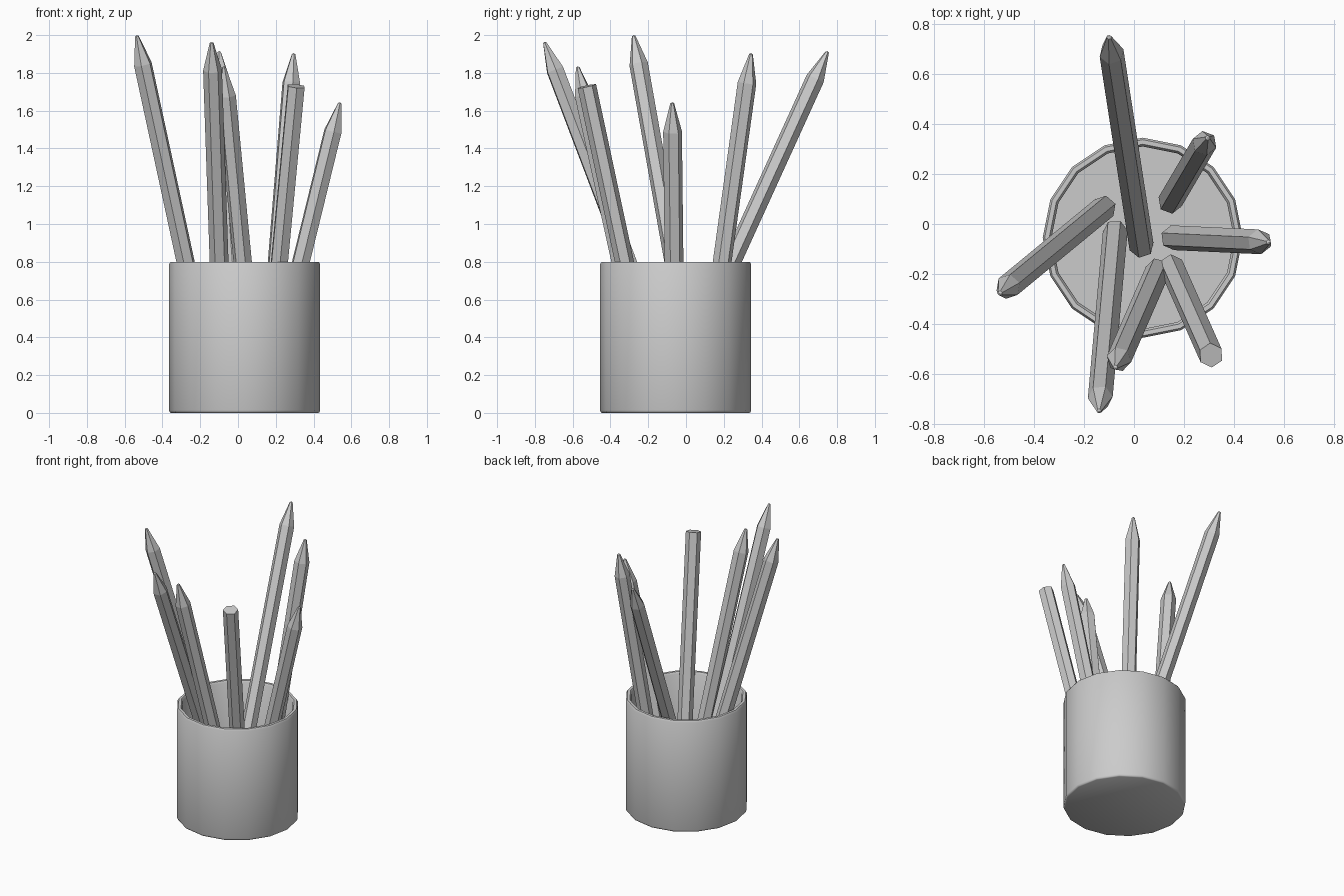
import bpy
import bmesh
import math
from mathutils import Vector

default = bpy.data.objects.get("Cube")
if default:
    bpy.data.objects.remove(default, do_unlink=True)

# One plain grey for everything
grey = bpy.data.materials.new("plain grey")
grey.use_nodes = True
colour = (0.6, 0.6, 0.6, 1)
grey.diffuse_color = colour
grey.node_tree.nodes["Principled BSDF"].inputs["Base Color"].default_value = colour


def turned(name, profile, sides, start=0.0):
    """Revolve a radius/height profile; zero radius closes to a point."""
    bm = bmesh.new()
    rings = []
    for r, z in profile:
        count = sides if r > 0 else 1
        rings.append([bm.verts.new((r * math.cos(start + math.tau * i / sides),
                                    r * math.sin(start + math.tau * i / sides), z))
                      for i in range(count)])
    for low, high in zip(rings, rings[1:]):
        for i in range(sides):
            j = (i + 1) % sides
            corners = [low[i % len(low)], low[j % len(low)],
                       high[j % len(high)], high[i % len(high)]]
            bm.faces.new(list(dict.fromkeys(corners)))
    for ring in (rings[0], rings[-1]):
        if len(ring) > 1:
            bm.faces.new(ring)
    bmesh.ops.recalc_face_normals(bm, faces=bm.faces)
    mesh = bpy.data.meshes.new(name)
    bm.to_mesh(mesh)
    bm.free()
    mesh.materials.append(grey)
    obj = bpy.data.objects.new(name, mesh)
    bpy.context.collection.objects.link(obj)
    return obj


# Cup with a softened foot and rim
cup = turned("cup", [(0.39, 0), (0.397, 0.004), (0.4, 0.014), (0.4, 0.788),
                     (0.392, 0.8), (0.374, 0.8), (0.365, 0.788), (0.365, 0.05)], 16)
cup.location = (0.035, -0.055, 0)
bpy.context.view_layer.objects.active = cup
cup.select_set(True)
bpy.ops.object.shade_smooth_by_angle(angle=math.radians(50))
cup.select_set(False)

# Pencils: foot, top end, sharpened or not
FLOOR = 0.07
pencils = {
    "left_pencil": ((-0.12, 0.065), (-0.537, -0.278, 2.0), True),
    "back_pencil": ((0.03, -0.09), (-0.10, 0.75, 1.915), True),
    "front_pencil": ((-0.075, -0.03), (-0.14, -0.75, 1.965), True),
    "front_middle_pencil": ((0.095, -0.185), (-0.075, -0.575, 1.835), True),
    "unsharpened_pencil": ((0.15, -0.17), (0.308, -0.525, 1.73), False),
    "back_right_pencil": ((0.145, 0.09), (0.295, 0.345, 1.905), True),
    "short_pencil": ((0.155, -0.055), (0.54, -0.073, 1.645), True),
}
for name, (foot, tip, sharp) in pencils.items():
    base = Vector((*foot, FLOOR))
    axis = Vector(tip) - base
    length = axis.length
    profile = [(0.05, 0)]
    if sharp:
        profile += [(0.05, length - 0.16), (0.01, length - 0.006), (0, length)]
    else:
        profile += [(0.05, length)]
    pencil = turned(name, profile, 6, math.radians(10))
    pencil.location = base
    pencil.rotation_mode = 'QUATERNION'
    pencil.rotation_quaternion = axis.to_track_quat('Z', 'Y')
